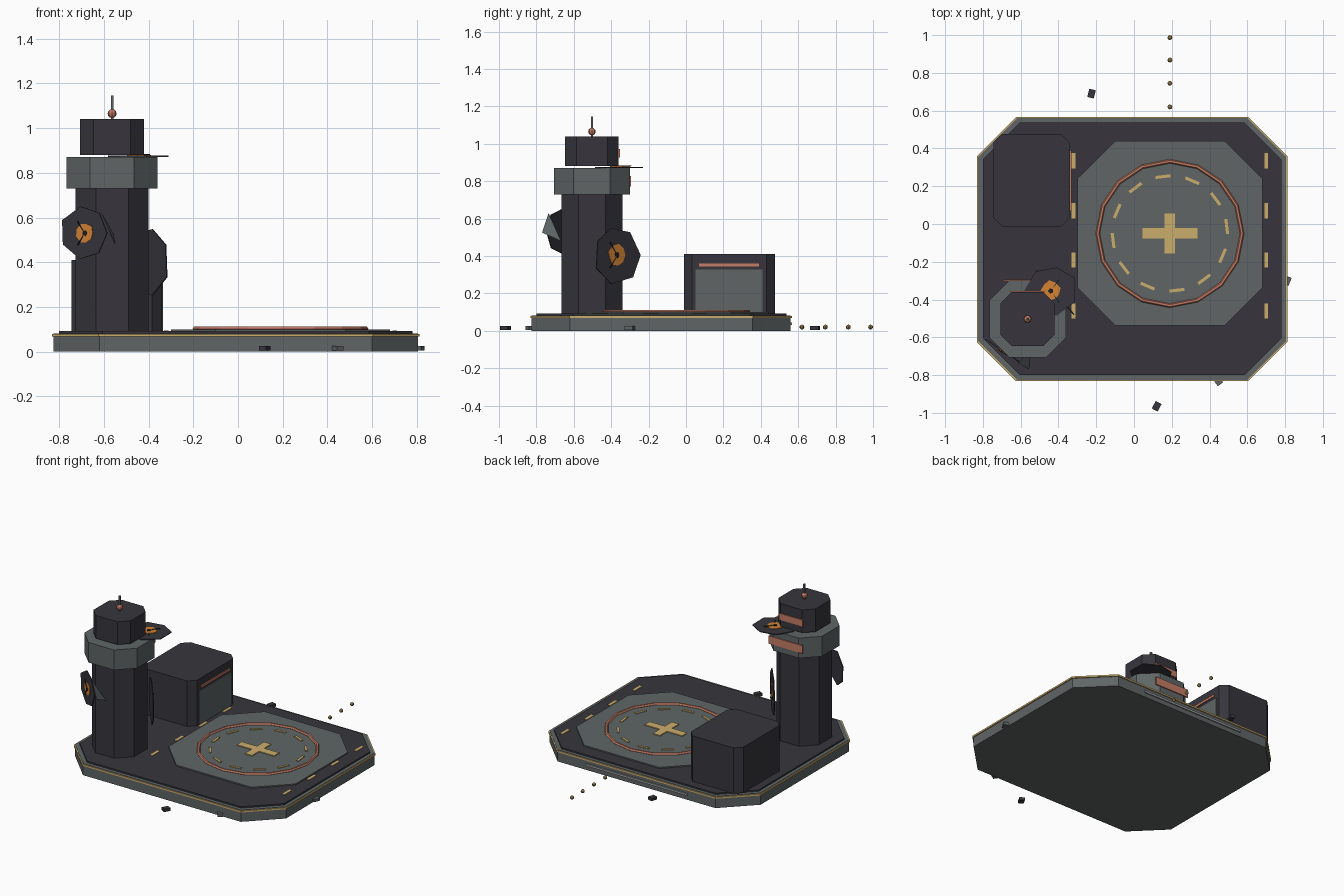
import bpy, bmesh, math, random
from mathutils import Matrix, Vector

random.seed(4)
if "Cube" in bpy.data.objects:
    bpy.data.objects.remove(bpy.data.objects["Cube"])


def material(name, *rgb):
    m = bpy.data.materials.new(name)
    m.use_nodes = True
    m.diffuse_color = (*rgb, 1)
    m.node_tree.nodes["Principled BSDF"].inputs["Base Color"].default_value = (*rgb, 1)
    return m


DARK = material("charcoal", .038, .036, .046)
GREY = material("steel grey", .115, .13, .132)
PALE = material("pale grey", .32, .33, .34)
GOLD = material("gold paint", .60, .42, .15)
BRASS = material("brass", .30, .20, .07)
COPPER = material("copper", .55, .20, .13)
ORANGE = material("glowing orange", .66, .23, .035)
BLACK = material("soot black", .012, .012, .014)


def finish(name, bm, mat):
    bmesh.ops.recalc_face_normals(bm, faces=bm.faces)
    me = bpy.data.meshes.new(name)
    bm.to_mesh(me)
    bm.free()
    me.materials.append(mat)
    ob = bpy.data.objects.new(name, me)
    bpy.context.collection.objects.link(ob)
    return ob


def extrude_outline(name, outline, z0, z1, mat, matrix=None):
    bm = bmesh.new()
    face = bm.faces.new([bm.verts.new((x, y, z0)) for x, y in outline])
    new = bmesh.ops.extrude_face_region(bm, geom=[face])["geom"]
    top = [v for v in new if isinstance(v, bmesh.types.BMVert)]
    bmesh.ops.translate(bm, verts=top, vec=(0, 0, z1 - z0))
    if matrix:
        bm.transform(matrix)
    return finish(name, bm, mat)


def block(name, x0, x1, y0, y1, z0, z1, cut, mat):
    """Upright block with chamfered corners."""
    pts = [(x0 + cut, y0), (x1 - cut, y0), (x1, y0 + cut), (x1, y1 - cut),
           (x1 - cut, y1), (x0 + cut, y1), (x0, y1 - cut), (x0, y0 + cut)]
    return extrude_outline(name, pts, z0, z1, mat)


def box(name, loc, size, mat, turn=0):
    bm = bmesh.new()
    bmesh.ops.create_cube(bm, size=1)
    bm.transform(Matrix.Translation(loc) @ Matrix.Rotation(turn, 4, 'Z')
                 @ Matrix.Diagonal((*size, 1)))
    return finish(name, bm, mat)


def ball(name, loc, r, mat):
    bm = bmesh.new()
    bmesh.ops.create_uvsphere(bm, u_segments=8, v_segments=6, radius=r)
    bm.transform(Matrix.Translation(loc))
    return finish(name, bm, mat)


# Platform with gold rim and dark deck
block("platform_base", -.825, .805, -.825, .56, 0, .082, .205, GREY)
block("platform_rim", -.832, .812, -.832, .567, .068, .079, .208, GOLD)
block("deck", -.80, .78, -.80, .537, .082, .092, .195, DARK)
box("rear_light_strip", (-.01, .563, .038), (.79, .009, .014), PALE)

# Landing pad with ring, dashes and cross
PX, PY = .19, -.05
block("landing_pad", PX - .49, PX + .49, PY - .487, PY + .49, .092, .10, .2, GREY)
bpy.ops.mesh.primitive_torus_add(location=(PX, PY, .102), major_radius=.382,
                                 minor_radius=.011, major_segments=16, minor_segments=6)
ring = bpy.context.object
ring.name = "pad_ring"
ring.data.materials.append(COPPER)
for k in range(12):
    a = math.radians(7 + 30 * k)
    box("pad_dash", (PX + .303 * math.cos(a), PY + .303 * math.sin(a), .102),
        (.016, .08, .006), GOLD, a)
box("pad_cross_long", (PX, PY, .102), (.29, .055, .007), GOLD)
box("pad_cross_short", (PX, PY, .102), (.055, .21, .0074), GOLD)
for x in (-.32, .70):
    for y in (.335, .07, -.19, -.46):
        box("deck_marking", (x, y, .093), (.02, .08, .005), GOLD)

# Hangar
block("hangar", -.745, -.34, -.012, .476, .09, .41, .045, DARK)
box("hangar_door", (-.339, .23, .21), (.009, .36, .235), GREY)
box("hangar_light", (-.338, .23, .351), (.012, .32, .016), COPPER)

# Control tower
TX, TY = -.563, -.503


def tower_ring(name, half, z0, z1, cut, mat):
    block(name, TX - half, TX + half, TY - half, TY + half, z0, z1, cut, mat)


tower_ring("tower_shaft", .163, .09, .73, .09, DARK)
tower_ring("tower_collar", .203, .73, .87, .105, GREY)
tower_ring("tower_cabin", .143, .88, 1.04, .06, DARK)
box("collar_window", (TX, TY + .205, .80), (.26, .009, .055), COPPER)
box("cabin_window", (TX, TY + .145, .95), (.18, .009, .045), COPPER)
box("antenna", (TX, TY, 1.09), (.012, .012, .11), GREY)
ball("beacon", (TX, TY, 1.065), .02, COPPER)


# Blast scars: ragged soot plate, orange core and bent splinters
def ragged(r, sides):
    return [(r * random.uniform(.85, 1.08) * math.cos(a), r * random.uniform(.85, 1.08) * math.sin(a))
            for a in (math.tau * k / sides for k in range(sides))]


def scar(name, loc, normal, r):
    m = Matrix.Translation(loc) @ Vector(normal).to_track_quat('Z', 'Y').to_matrix().to_4x4()
    extrude_outline(name + "_plate", ragged(r, 7), -.003, .003, DARK, m)
    extrude_outline(name + "_core", ragged(r * .36, 9), .003, .006, ORANGE, m)
    extrude_outline(name + "_hole", ragged(r * .1, 5), .006, .009, BLACK, m)
    for a in (2.2, 4.1):
        turn = m @ Matrix.Rotation(a, 4, 'Z')
        extrude_outline(name + "_splinter",
                        [(r * .1, 0), (r * .5, -.004), (r * .5, .004)],
                        .006, .010, BLACK, turn)


def wall_spot(degrees, r, z):
    a = math.radians(degrees)
    n = Vector((math.cos(a), math.sin(a), 0))
    return Vector((TX, TY, z)) + n * r, n


scar("front_scar", *wall_spot(236, .213, .53), .13)
scar("side_scar", *wall_spot(40, .203, .405), .17)
scar("top_scar", (-.44, -.355, .874), (0, 0, 1), .15)

# Torn panel bent out of the front scar
bm = bmesh.new()
bm.faces.new([bm.verts.new(p) for p in
              ((-.615, -.735, .63), (-.55, -.668, .48), (-.555, -.77, .525))])
finish("torn_panel", bm, GREY)

# Approach lights and loose rubble
for y in (.62, .745, .868, .987):
    ball("approach_light", (PX, y, .02), .013, BRASS)
for x, y, turn, mat in ((.12, -.965, -.5, DARK), (-.225, .69, -.25, DARK),
                        (.445, -.83, .6, GREY), (.81, -.30, -.4, GREY)):
    box("rubble", (x, y, .015), (.035, .045, .02), mat, turn)
